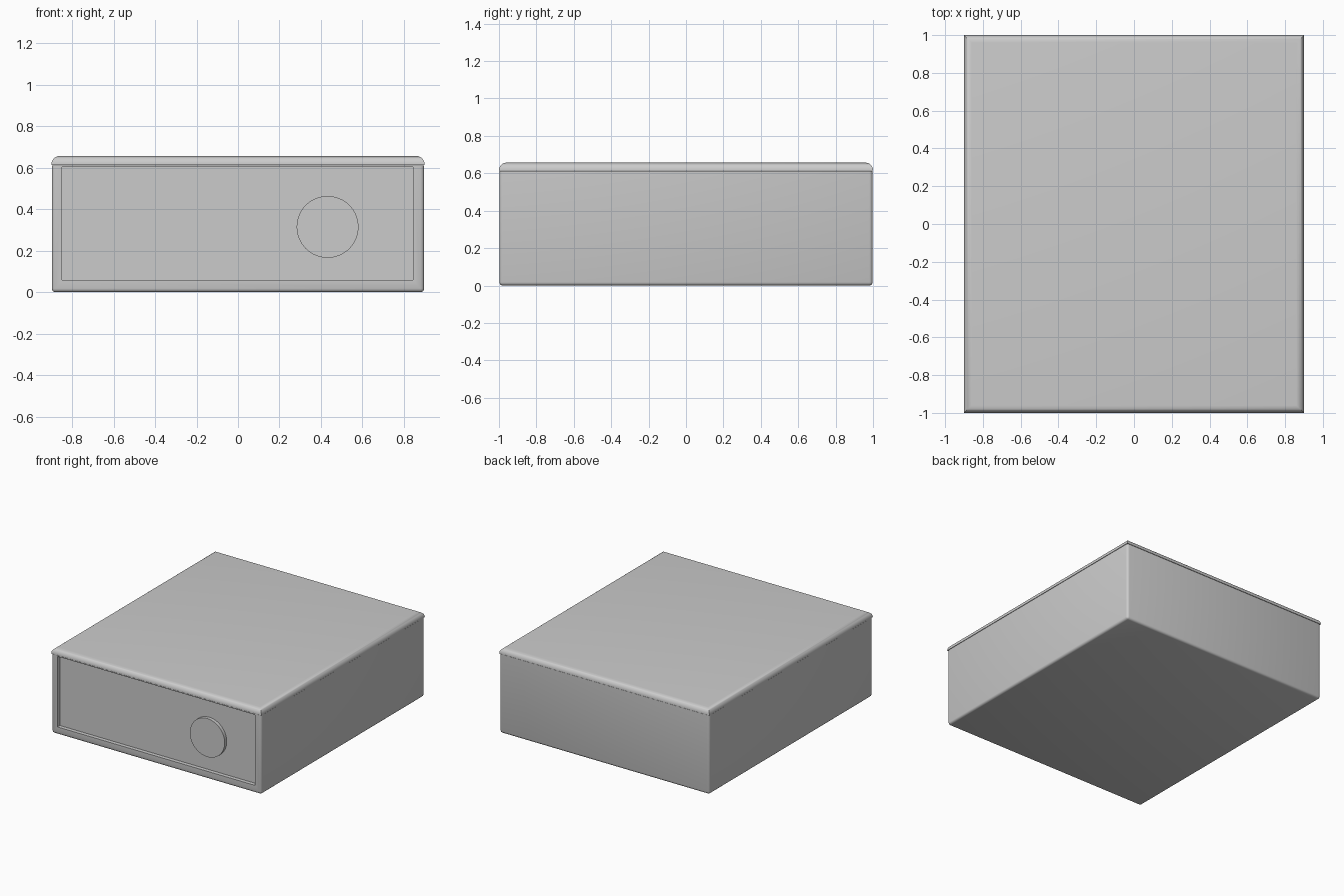
import bpy, bmesh
from math import radians

if "Cube" in bpy.data.objects:
    bpy.data.objects.remove(bpy.data.objects["Cube"])


def box(name, lo, hi, bevel=0.0, segs=4, pick=None):
    """Box from corner to corner; edges chosen by pick(midpoint, direction) are rounded."""
    bm = bmesh.new()
    bmesh.ops.create_cube(bm, size=1)
    for v in bm.verts:
        v.co = [(lo[i] + hi[i]) / 2 + v.co[i] * (hi[i] - lo[i]) for i in range(3)]
    if bevel:
        edges = [e for e in bm.edges if pick((e.verts[0].co + e.verts[1].co) / 2)]
        bmesh.ops.bevel(bm, geom=edges, offset=bevel, segments=segs,
                        profile=0.5, affect='EDGES')
    mesh = bpy.data.meshes.new(name)
    bm.to_mesh(mesh)
    bm.free()
    ob = bpy.data.objects.new(name, mesh)
    bpy.context.collection.objects.link(ob)
    return ob


def smooth(ob):
    bpy.ops.object.select_all(action='DESELECT')
    ob.select_set(True)
    bpy.context.view_layer.objects.active = ob
    bpy.ops.object.shade_smooth_by_angle(angle=radians(35))


# Main case, rounded along the bottom and the upright corners
case = box("case", (-0.898, -0.998, 0), (0.898, 0.998, 0.612), 0.018, 3,
           lambda m: m.z < 0.6)

# Shallow recess in the front of the case
cutter = box("recess_cutter", (-0.848, -1.1, 0.058), (0.845, -0.968, 0.604))
cutter.hide_render = True
cutter.hide_viewport = False
cut = case.modifiers.new("front_recess", 'BOOLEAN')
cut.object = cutter
cut.operation = 'DIFFERENCE'
cut.solver = 'EXACT'
bpy.context.view_layer.objects.active = case
case.select_set(True)
bpy.ops.object.modifier_apply(modifier=cut.name)
bpy.data.objects.remove(cutter)
smooth(case)

# Lid with rounded top edges, resting on the case
lid = box("lid", (-0.9, -1, 0.614), (0.9, 1, 0.657), 0.04, 6, lambda m: m.z > 0.65)
smooth(lid)

# Round dial on the recessed front panel
bpy.ops.mesh.primitive_cylinder_add(vertices=64, radius=0.149, depth=0.04,
                                    location=(0.432, -0.973, 0.315),
                                    rotation=(radians(90), 0, 0))
dial = bpy.context.object
dial.name = "dial"
smooth(dial)
